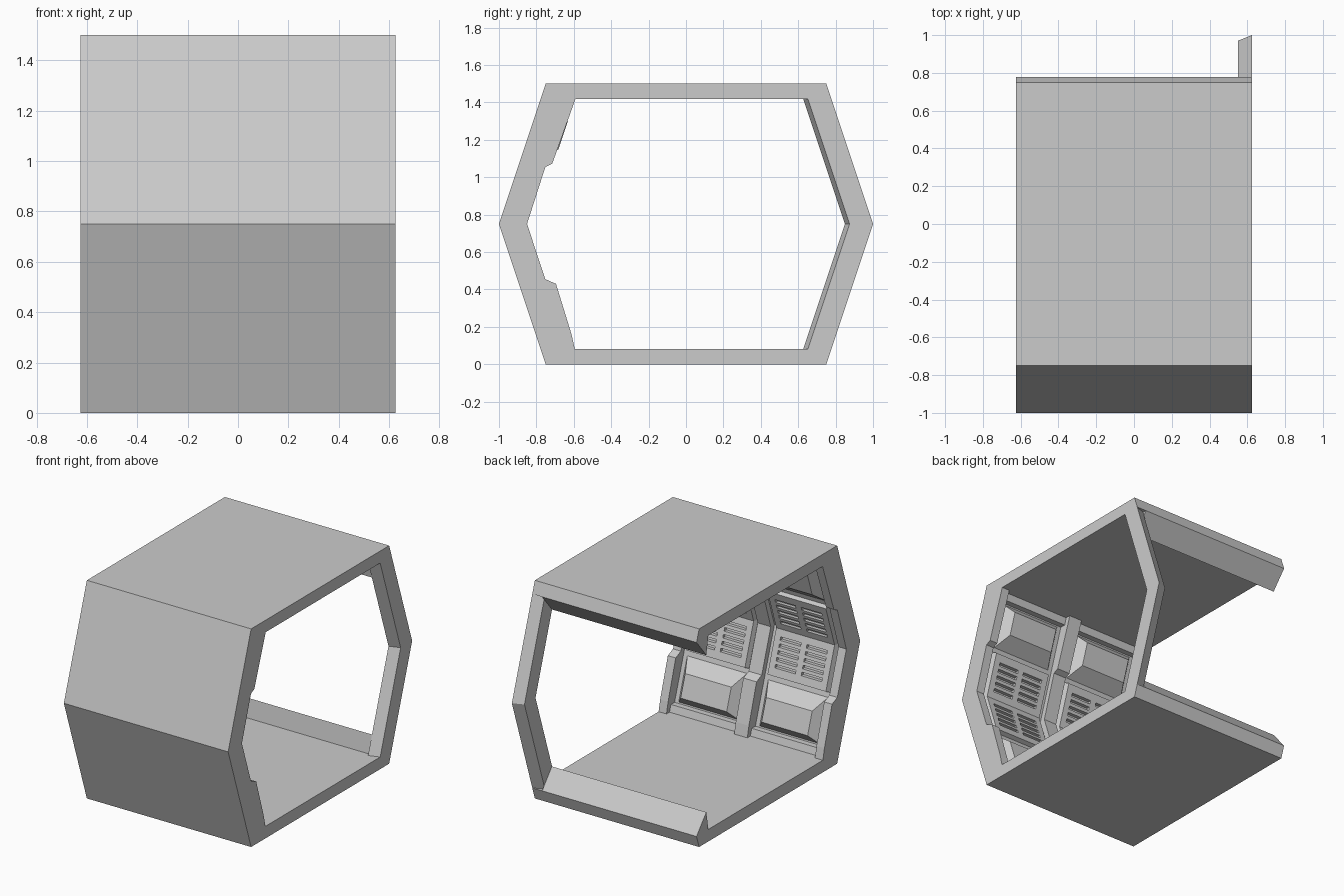
import bpy, bmesh

if "Cube" in bpy.data.objects:
    bpy.data.objects.remove(bpy.data.objects["Cube"])

L = 0.625  # half length along x


def finish(name, bm):
    bmesh.ops.recalc_face_normals(bm, faces=bm.faces)
    me = bpy.data.meshes.new(name)
    bm.to_mesh(me)
    bm.free()
    ob = bpy.data.objects.new(name, me)
    bpy.context.collection.objects.link(ob)
    return ob


def prism(name, profile, x0, x1):
    """Extrude a (y, z) profile along x."""
    bm = bmesh.new()
    face = bm.faces.new([bm.verts.new((x0, y, z)) for y, z in profile])
    ext = bmesh.ops.extrude_face_region(bm, geom=[face])
    verts = [v for v in ext["geom"] if isinstance(v, bmesh.types.BMVert)]
    bmesh.ops.translate(bm, verts=verts, vec=(x1 - x0, 0, 0))
    return finish(name, bm)


def wall_y(z, t):
    """y on the slanted front wall at height z, t in from the outside."""
    return -(1 - abs(0.75 - z) / 3) + t


def loft(bm, rings):
    rings = [[bm.verts.new(p) for p in r] for r in rings]
    for a, b in zip(rings, rings[1:]):
        for i in range(4):
            j = (i + 1) % 4
            bm.faces.new((a[i], a[j], b[j], b[i]))
    bm.faces.new(rings[0])
    bm.faces.new(rings[-1])


def frustum(bm, cx, base, front, flip):
    """Raised block on the wall; base and front are (half width, z0, z1, t)."""
    rings = []
    for w, z0, z1, t in (base, front):
        rings.append([(cx + sx * w, wall_y(z, t), 1.5 - z if flip else z)
                      for sx, z in ((-1, z0), (1, z0), (1, z1), (-1, z1))])
    loft(bm, rings)


def flip_z(profile):
    return [(y, 1.5 - z) for y, z in profile]


# Floor, front wall and ceiling as one C-shaped section
half = [(-1, 0.75), (-0.75, 0), (0.75, 0), (0.778, 0.083), (-0.667, 0.083)]
prism("corridor_shell", half + [(-0.89, 0.75)] + flip_z(half[:0:-1]), -L, L)

# Lips along the open back side
lip = [(0.65, 0.083), (0.778, 0.083), (0.672, 0.21)]
prism("floor_lip", lip, -L, 0.55)
prism("ceiling_lip", flip_z(lip), -L, 0.55)

# Bent post at the back of the right end
bm = bmesh.new()
rings = []
for z in (0.05, 0.75, 1.45):
    d = abs(0.75 - z) / 3
    rings.append([(x, y - d, z) for x, y in
                  ((0.55, 0.85), (L, 0.875), (L, 1.0), (0.55, 0.97))])
loft(bm, rings)
finish("back_post", bm)

# Stepped ribs on the front wall
rib = [(-0.595, 0.083), (-0.612, 0.16), (-0.695, 0.43), (-0.752, 0.455),
       (-0.85, 0.75), (-0.752, 1.055), (-0.715, 1.073), (-0.612, 1.36),
       (-0.592, 1.417)]
rib_back = [(wall_y(z, 0.06), z) for z in (1.417, 0.75, 0.083)]
for name, x0, x1 in (("left_rib", -L, -0.565), ("middle_rib", -0.05, 0.05),
                     ("right_rib", 0.565, L)):
    prism(name, rib + rib_back, x0, x1)

# Kick strips along floor and ceiling
kick = [(wall_y(0.08, 0.06), 0.08), (wall_y(0.08, 0.15), 0.08),
        (wall_y(0.13, 0.15), 0.13), (wall_y(0.13, 0.06), 0.13)]
prism("floor_kick_strip", kick, -0.6, 0.6)
prism("ceiling_kick_strip", flip_z(kick), -0.6, 0.6)

# Vent panels, slot cutters and raised boxes, mirrored about mid height
for side, cx in (("left", -0.308), ("right", 0.308)):
    for row, flip in (("lower", False), ("upper", True)):
        tag = f"{side}_{row}"
        bm = bmesh.new()
        frustum(bm, cx, (0.245, 0.44, 0.75, 0.08), (0.222, 0.465, 0.75, 0.142), flip)
        panel = finish(tag + "_vent_panel", bm)

        bm = bmesh.new()
        for sx in (-0.1, 0.1):
            for i in range(5):
                z = 0.515 + 0.042 * i
                frustum(bm, cx + sx, (0.078, z, z + 0.022, 0.118),
                        (0.078, z, z + 0.022, 0.17), flip)
        cutter = finish(tag + "_slot_cutter", bm)
        cutter.hide_render = True
        mod = panel.modifiers.new("slots", "BOOLEAN")
        mod.operation = "DIFFERENCE"
        mod.solver = "EXACT"
        mod.object = cutter
        dg = bpy.context.evaluated_depsgraph_get()
        cut = bpy.data.meshes.new_from_object(panel.evaluated_get(dg))
        panel.modifiers.clear()
        panel.data = cut
        bpy.data.objects.remove(cutter)

        bm = bmesh.new()
        frustum(bm, cx, (0.235, 0.13, 0.43, 0.10), (0.175, 0.2, 0.35, 0.185), flip)
        finish(tag + "_wall_box", bm)
